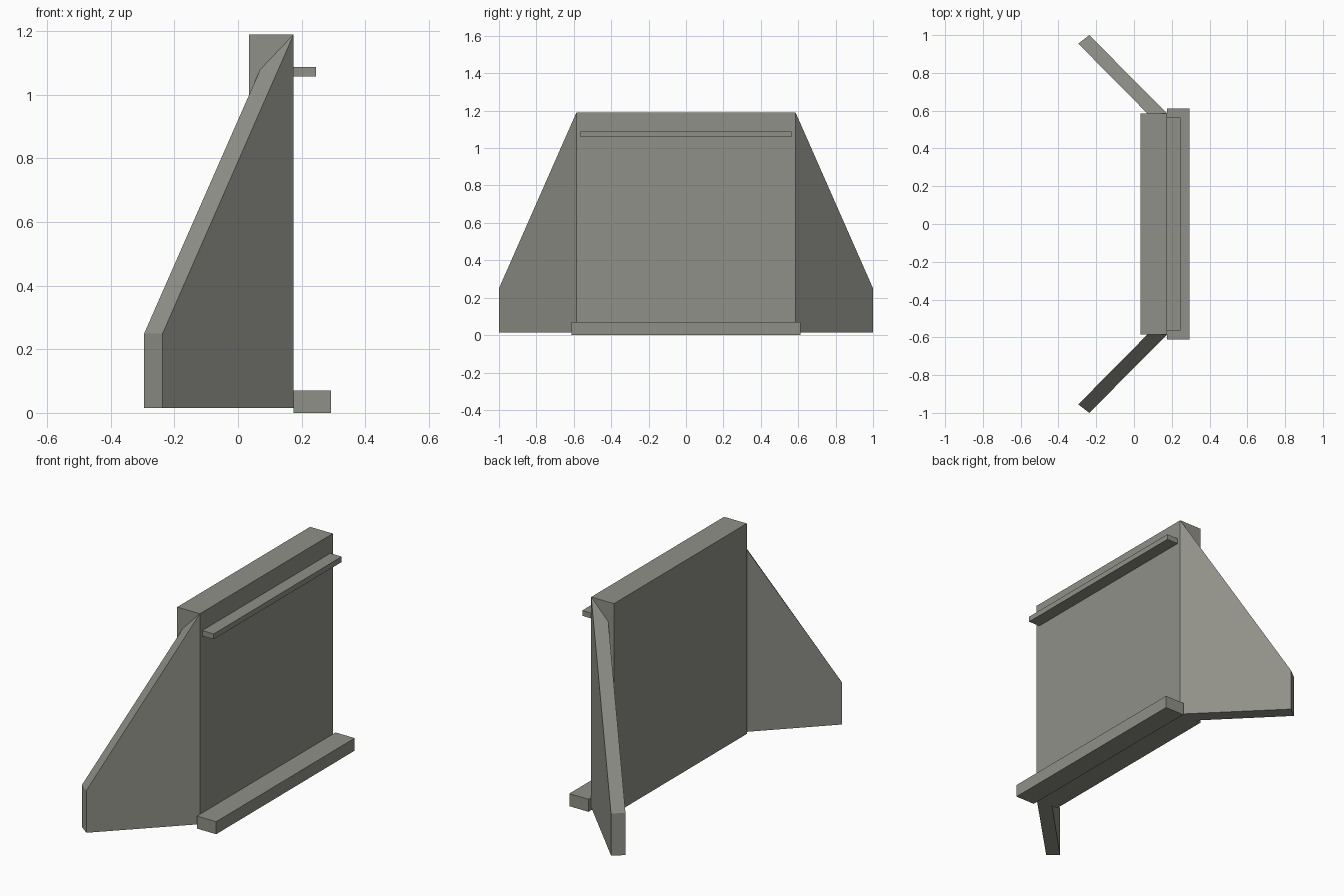
import bpy
import bmesh

default = bpy.data.objects.get("Cube")
if default:
    bpy.data.objects.remove(default, do_unlink=True)

# Single concrete colour
concrete = bpy.data.materials.new("concrete_grey")
concrete.use_nodes = True
COLOUR = (0.28, 0.28, 0.25, 1)
concrete.diffuse_color = COLOUR
concrete.node_tree.nodes["Principled BSDF"].inputs["Base Color"].default_value = COLOUR


def prism(name, plan, bottom, tops):
    """Upright solid over a plan outline, with a top height for each corner."""
    bm = bmesh.new()
    low = [bm.verts.new((x, y, bottom)) for x, y in plan]
    high = [bm.verts.new((x, y, z)) for (x, y), z in zip(plan, tops)]
    bm.faces.new(low[::-1])
    bm.faces.new(high)
    n = len(plan)
    for i in range(n):
        j = (i + 1) % n
        bm.faces.new((low[i], low[j], high[j], high[i]))
    bmesh.ops.recalc_face_normals(bm, faces=bm.faces)
    mesh = bpy.data.meshes.new(name)
    bm.to_mesh(mesh)
    bm.free()
    mesh.materials.append(concrete)
    obj = bpy.data.objects.new(name, mesh)
    bpy.context.collection.objects.link(obj)
    return obj


def slab(name, x0, x1, half_y, z0, z1):
    plan = [(x0, -half_y), (x1, -half_y), (x1, half_y), (x0, half_y)]
    return prism(name, plan, z0, [z1] * 4)


BASE, TOP, WING_END = 0.015, 1.19, 0.25
FACE, HALF = 0.175, 0.586

# Upright wall, footing ledge and upper rail
slab("main_wall", 0.035, FACE, HALF, BASE, TOP)
slab("footing_ledge", FACE, 0.293, 0.611, 0, 0.07)
slab("upper_rail", FACE, 0.245, 0.565, 1.058, 1.088)

# Splayed wing walls, sloping down away from the main wall
for name, side in (("front_wing", -1), ("back_wing", 1)):
    plan = [(FACE, HALF), (0.07, HALF), (-0.295, 0.955), (-0.237, 1.0)]
    prism(name, [(x, side * y) for x, y in plan], BASE,
          [TOP, 1.08, WING_END, WING_END])
